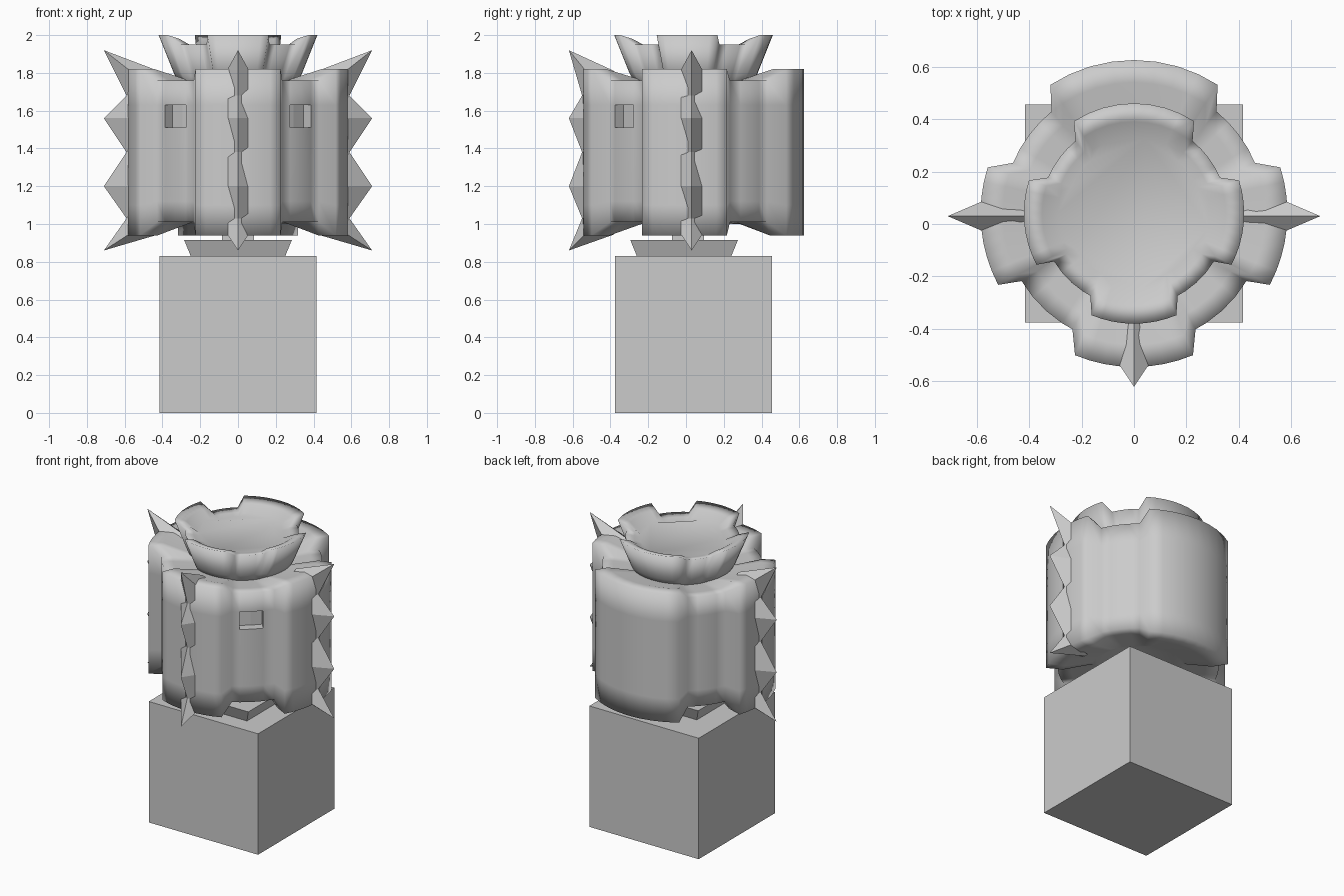
import bpy, bmesh, math
from mathutils import Vector

if "Cube" in bpy.data.objects:
    bpy.data.objects.remove(bpy.data.objects["Cube"])

CY = 0.04  # shared centre line of the body
grey = bpy.data.materials.new("plain grey")
grey.diffuse_color = (0.6, 0.6, 0.6, 1)
grey.use_nodes = True
grey.node_tree.nodes["Principled BSDF"].inputs["Base Color"].default_value = grey.diffuse_color


def finish(bm, name, smooth=False):
    bmesh.ops.recalc_face_normals(bm, faces=bm.faces)
    for f in bm.faces:
        f.smooth = smooth
    me = bpy.data.meshes.new(name)
    bm.to_mesh(me)
    bm.free()
    me.materials.append(grey)
    ob = bpy.data.objects.new(name, me)
    bpy.context.collection.objects.link(ob)
    return ob


def block(name, y, z0, z1, half0, half1):
    """Square block, optionally tapered."""
    bm = bmesh.new()
    bmesh.ops.create_cube(bm, size=2)
    for v in bm.verts:
        h, z = (half1, z1) if v.co.z > 0 else (half0, z0)
        v.co = (v.co.x * h, y + v.co.y * h, z)
    return finish(bm, name)


# Lobed outline: (angle, 1 on a lobe / 0 in a valley)
lobes = [(-27.7, 17.5, 3.3, 5.2), (57, 123, 6, 6),
         (162.5, 207.7, 5.2, 3.3), (247.4, 292.6, 5.4, 5.4)]
outline = []
for i, (a, b, pre, post) in enumerate(lobes):
    outline.append((a - pre, 0))
    outline += [(a + (b - a) * k / 8, 1) for k in range(9)]
    outline.append((b + post, 0))
    v0 = b + post
    v1 = (lobes[i + 1][0] - lobes[i + 1][2]) if i < 3 else 360 - 27.7 - 3.3
    if i >= 2:  # front valleys carry the windows
        w = (219.5, 236.5) if i == 2 else (303.5, 320.5)
        stops = [w[0], (w[0] + w[1]) / 2, w[1]]
    else:
        stops = [v0 + (v1 - v0) * k / 4 for k in (1, 2, 3)]
    outline += [(s, 0) for s in stops]


def lobed(name, profile, windows=None):
    """Skin rings of (lobe radius, lobe z, valley radius, valley z)."""
    bm = bmesh.new()
    rings = []
    for rl, zl, rv, zv in profile:
        ring = []
        for a, lobe in outline:
            r, z = (rl, zl) if lobe else (rv, zv)
            t = math.radians(a)
            ring.append(bm.verts.new((r * math.cos(t), CY + r * math.sin(t), z)))
        rings.append(ring)
    n = len(outline)
    for p, q in zip(rings, rings[1:]):
        for k in range(n):
            bm.faces.new((p[k], p[(k + 1) % n], q[(k + 1) % n], q[k]))
    bm.faces.new(rings[0])
    bm.faces.new(rings[-1])
    bmesh.ops.recalc_face_normals(bm, faces=bm.faces)
    if windows:
        # sunken square windows in the two front valleys
        for side in (-1, 1):
            sel = []
            for f in bm.faces:
                c = f.calc_center_median()
                if (windows[0] < c.z < windows[1] and 0.27 < side * c.x < 0.39
                        and c.y < -0.27 and abs(f.normal.z) < 0.2):
                    sel.append(f)
            res = bmesh.ops.extrude_face_region(bm, geom=sel)
            new = [g for g in res["geom"] if isinstance(g, bmesh.types.BMVert)]
            inward = Vector((-side * 0.66, 0.75, 0)) * 0.06
            bmesh.ops.translate(bm, verts=new, vec=inward)
            bmesh.ops.delete(bm, geom=[f for f in sel if f.is_valid], context="FACES")
            for v in new:
                for e in v.link_edges:
                    e.smooth = False
                    for f in e.link_faces:
                        for e2 in f.edges:
                            e2.smooth = False
    return finish(bm, name, True)


# Base, plinth and neck
block("base_cube", CY, 0, 0.83, 0.415, 0.415)
block("plinth", -0.01, 0.83, 0.915, 0.25, 0.285)
block("neck", 0.01, 0.91, 1.02, 0.085, 0.085)

# Main drum
lobed("drum", [
    (0.29, 1.76, 0.26, 1.74), (0.50, 1.82, 0.43, 1.76), (0.585, 1.82, 0.50, 1.76),
    (0.585, 1.63, 0.50, 1.63), (0.585, 1.51, 0.50, 1.51), (0.585, 1.10, 0.50, 1.12),
    (0.585, 0.94, 0.50, 1.01), (0.48, 0.94, 0.42, 1.01), (0.30, 1.0, 0.28, 1.01)],
    windows=(1.51, 1.63))

# Flared cup on top
lobed("cup", [
    (0.31, 1.74, 0.27, 1.72), (0.34, 1.80, 0.29, 1.78), (0.42, 2.0, 0.355, 1.95),
    (0.35, 1.98, 0.30, 1.94), (0.29, 1.94, 0.26, 1.93)])


def crest(name, direction, tip):
    """Zigzag fin of four spikes running down one lobe."""
    d = Vector(direction)
    s = Vector((-d.y, d.x, 0))
    edge = [(0.42, 1.81), (tip, 1.92), (0.59, 1.68), (tip, 1.56), (0.59, 1.38),
            (tip, 1.20), (0.59, 1.03), (tip, 0.86), (0.42, 0.945)]
    root = [(0.42, 1.80), (0.57, 1.81), (0.57, 1.68), (0.57, 1.56), (0.57, 1.38),
            (0.57, 1.20), (0.57, 1.03), (0.57, 0.95), (0.42, 0.95)]
    bm = bmesh.new()
    rows = []
    for pts, off in ((root, -1), (edge, 0), (root, 1)):
        row = []
        for k, (r, z) in enumerate(pts):
            w = 0.02 if k in (0, 8) else 0.06
            co = d * r + s * (off * w) + Vector((0, CY - 0.01 * abs(d.x), z))
            row.append(bm.verts.new(co))
        rows.append(row)
    for a, b in ((0, 1), (1, 2), (2, 0)):
        for k in range(8):
            bm.faces.new((rows[a][k], rows[a][k + 1], rows[b][k + 1], rows[b][k]))
    for k in (0, 8):
        bm.faces.new([r[k] for r in rows])
    return finish(bm, name)


crest("front_spikes", (0, -1, 0), 0.66)
crest("right_spikes", (1, 0, 0), 0.71)
crest("left_spikes", (-1, 0, 0), 0.71)
